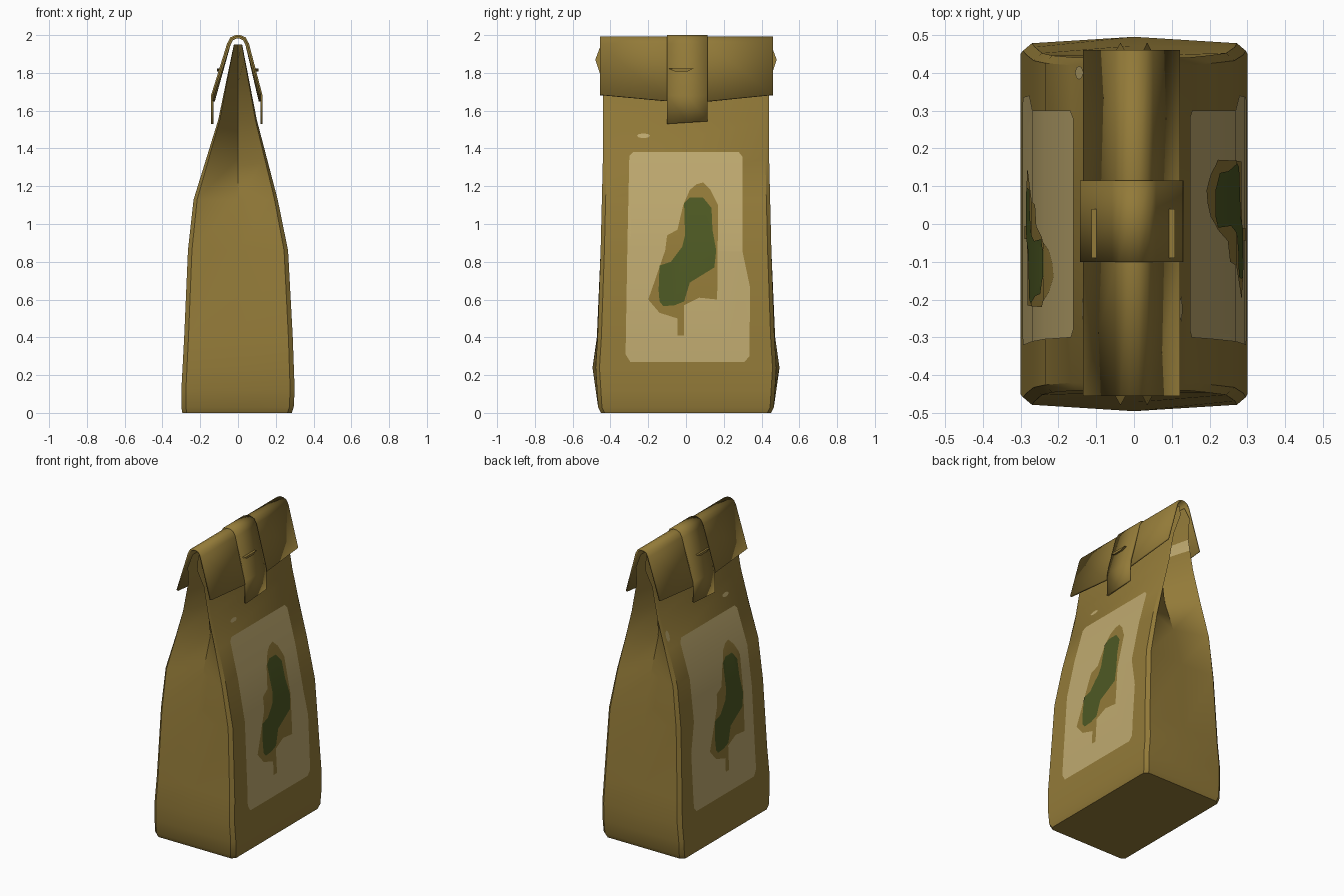
import bpy, bmesh, math

if "Cube" in bpy.data.objects:
    bpy.data.objects.remove(bpy.data.objects["Cube"])


def material(name, rgb):
    m = bpy.data.materials.new(name)
    m.diffuse_color = (*rgb, 1)
    m.use_nodes = True
    m.node_tree.nodes["Principled BSDF"].inputs["Base Color"].default_value = m.diffuse_color
    return m


KRAFT = material("kraft paper", (0.29, 0.195, 0.04))
CREAM = material("cream label", (0.52, 0.40, 0.16))
GREEN = material("leaf green", (0.075, 0.10, 0.017))


def lerp(table, z):
    """Piecewise linear profile lookup."""
    for (z0, v0), (z1, v1) in zip(table, table[1:]):
        if z <= z1:
            return v0 + (v1 - v0) * max(0, z - z0) / (z1 - z0)
    return table[-1][1]


# Profiles of the bag against height: right wall, left wall, corner depth, gusset fold
RIGHT = [(0, .285), (.03, .295), (.12, .30), (.4, .29), (.86, .265), (1.13, .21), (1.55, .10), (1.95, .022)]
LEFT = [(0, .295), (.03, .30), (.12, .30), (.4, .285), (.86, .265), (1.13, .235), (1.55, .105), (1.95, .022)]
DEPTH = [(0, .45), (.03, .465), (.24, .478), (.4, .468), (.86, .452), (1.35, .44), (1.75, .44), (1.87, .48), (1.95, .45)]
FOLD = [(0, .45), (.03, .465), (.24, .495), (.4, .472), (.86, .445), (1.13, .37), (1.55, .22), (1.95, .18)]
LEVELS = [0, .03, .12, .24, .4, .86, 1.13, 1.35, 1.55, 1.68, 1.75, 1.87, 1.95]


def finish(name, bm, mats, angle=30):
    me = bpy.data.meshes.new(name)
    bm.to_mesh(me)
    bm.free()
    for m in mats:
        me.materials.append(m)
    ob = bpy.data.objects.new(name, me)
    bpy.context.collection.objects.link(ob)
    bpy.ops.object.select_all(action='DESELECT')
    ob.select_set(True)
    bpy.context.view_layer.objects.active = ob
    bpy.ops.object.shade_smooth_by_angle(angle=math.radians(angle))
    return ob


# Bag body: lofted rings with folded-in gussets at both ends
def bag_body():
    bm = bmesh.new()
    rings = []
    for z in LEVELS:
        r, l, d, f = (lerp(t, z) for t in (RIGHT, LEFT, DEPTH, FOLD))
        pts = [(r, -d + .02), (r, d - .02), (r * .92, d), (0, f), (-l * .92, d),
               (-l, d - .02), (-l, -d + .02), (-l * .92, -d), (0, -f), (r * .92, -d)]
        rings.append([bm.verts.new((x, y, z)) for x, y in pts])
    n = len(rings[0])
    for a, b in zip(rings, rings[1:]):
        for i in range(n):
            j = (i + 1) % n
            bm.faces.new((a[i], a[j], b[j], b[i]))
    bm.faces.new(rings[0][::-1])
    bm.faces.new(rings[-1])
    # pale patch inside the rear gusset, just under the flap
    for f in bm.faces:
        c = f.calc_center_median()
        if 1.68 < c.z < 1.75 and c.x < -.005 and 0.2 < c.y < .4:
            f.material_index = 1
    finish("bag_body", bm, [KRAFT, CREAM])


# Thin sheet folded over the bag's top
def sheet(name, profile, ys, drop=None):
    bm = bmesh.new()
    last = len(profile) - 1
    grid = []
    for i, (x, z) in enumerate(profile):
        row = []
        for j, y in enumerate(ys):
            dz = drop[j] if drop and i in (0, last) else 0
            row.append(bm.verts.new((x, y, z - dz)))
        grid.append(row)
    for i in range(last):
        for j in range(len(ys) - 1):
            bm.faces.new((grid[i][j], grid[i + 1][j], grid[i + 1][j + 1], grid[i][j + 1]))
    ob = finish(name, bm, [KRAFT], 40)
    mod = ob.modifiers.new("thickness", 'SOLIDIFY')
    mod.thickness = .012
    mod.offset = -1
    return ob


# Printed plate that follows a wall of the bag
def plate(name, outline, side, mat, lift):
    wall = RIGHT if side > 0 else LEFT
    bm = bmesh.new()
    bm.faces.new([bm.verts.new((0, y, z)) for y, z in outline])
    bmesh.ops.triangulate(bm, faces=bm.faces[:])
    for z in LEVELS[1:-1]:
        bmesh.ops.bisect_plane(bm, geom=bm.verts[:] + bm.edges[:] + bm.faces[:],
                               plane_co=(0, 0, z), plane_no=(0, 0, 1))
    for v in bm.verts:
        v.co.x = side * (lerp(wall, v.co.z) + lift)
    bm.normal_update()
    for f in bm.faces:
        if f.normal.x * side < 0:
            f.normal_flip()
    finish(name, bm, [mat])


bag_body()

# Flap and the closing tab
sheet("top_flap", [(-.135, 1.685), (-.05, 1.955), (-.035, 1.982), (-.012, 1.993),
                   (.012, 1.993), (.035, 1.982), (.05, 1.955), (.122, 1.685)],
      [-.455, -.11, .11, .46], [0, .032, .035, 0])
sheet("closing_tab", [(-.142, 1.54), (-.143, 1.68), (-.058, 1.955), (-.04, 1.988), (-.012, 2.0),
                      (.012, 2.0), (.04, 1.988), (.058, 1.955), (.130, 1.68), (.131, 1.54)],
      [-.10, .01, .115], [.01, .003, -.004])

# Small raised lip of the slot in the tab, both sides
for s in (-1, 1):
    bm = bmesh.new()
    bmesh.ops.create_cube(bm, size=1)
    for v in bm.verts:
        taper = .5 if v.co.z < 0 else 1
        v.co = (s * (.098 if s > 0 else .102) + v.co.x * .02, -.025 + v.co.y * .13 * taper, 1.815 + v.co.z * .015)
    finish("slot_lip", bm, [KRAFT])

LABEL = [(-.32, .31), (-.295, .27), (.31, .27), (.335, .30), (.34, .66), (.30, .85), (.30, 1.355),
         (.28, 1.38), (-.28, 1.38), (-.30, 1.36), (-.29, .94), (-.31, .90)]
HALO = [(-.2, .6), (-.165, .70), (-.11, .86), (-.10, .94), (-.045, .97), (-.015, 1.1), (.02, 1.18),
        (.055, 1.21), (.09, 1.22), (.13, 1.18), (.17, 1.1), (.165, .94), (.165, .6), (.07, .61),
        (-.01, .57), (-.01, .41), (-.045, .41), (-.045, .50), (-.14, .53)]
LEAF = [(-.14, .59), (-.145, .65), (-.14, .78), (-.08, .80), (-.02, .88), (-.005, .94), (-.01, 1.11),
        (.02, 1.14), (.09, 1.14), (.135, 1.085), (.14, .97), (.16, .86), (.15, .77), (.02, .69),
        (-.01, .59), (-.06, .57), (-.12, .565)]


def oval(cy, cz, ry, rz):
    return [(cy + ry * math.cos(t * math.pi / 4), cz + rz * math.sin(t * math.pi / 4)) for t in range(8)]


# Label, brown surround and green shape on both walls (turned round on the left)
for s, side in ((1, "right"), (-1, "left")):
    def turn(pts):
        return pts if s > 0 else [(-y - .05, z) for y, z in pts]
    plate(side + "_label", LABEL, s, CREAM, .003)
    plate(side + "_brown_surround", turn(HALO), s, KRAFT, .0055)
    plate(side + "_green_shape", turn(LEAF), s, GREEN, .008)
    plate(side + "_small_spot", oval(-.225, 1.467, .034, .013), s, CREAM, .003)
plate("left_edge_spot", oval(.40, 1.43, .018, .035), -1, CREAM, .003)
